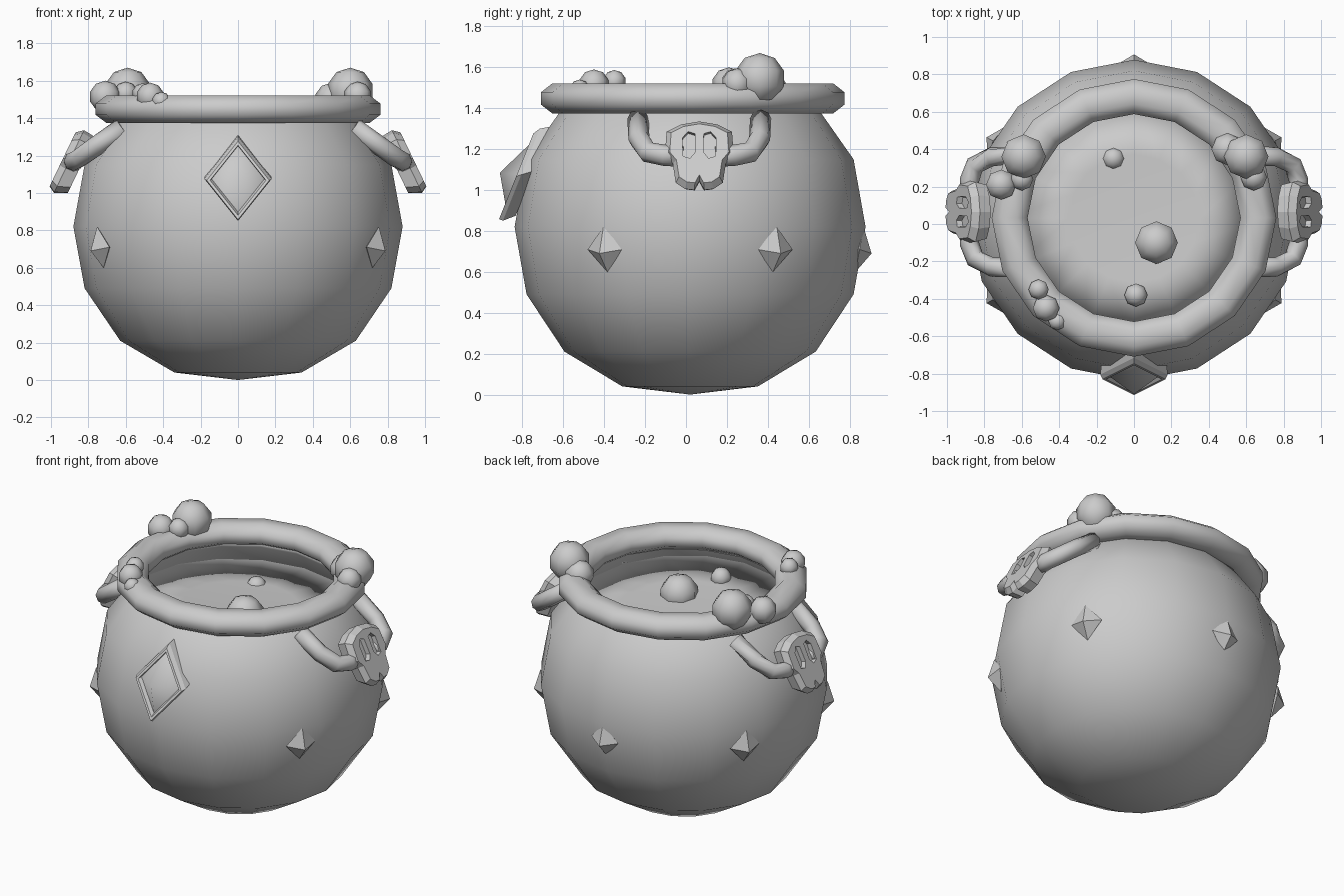
import bpy, bmesh
from math import sin, cos, pi, radians
from mathutils import Vector, Matrix

old = bpy.data.objects.get("Cube")
if old:
    bpy.data.objects.remove(old, do_unlink=True)

grey = bpy.data.materials.new("plain_grey")
grey.use_nodes = True
COL = (0.6, 0.6, 0.6, 1)
grey.diffuse_color = COL
grey.node_tree.nodes["Principled BSDF"].inputs["Base Color"].default_value = COL
CY = 0.02       # the pot axis sits slightly behind the origin
SQUASH = 0.975  # the pot is slightly shallower than wide


def finish(name, bm, smooth=True):
    bmesh.ops.remove_doubles(bm, verts=bm.verts, dist=0.0001)
    bmesh.ops.recalc_face_normals(bm, faces=bm.faces)
    me = bpy.data.meshes.new(name)
    bm.to_mesh(me)
    bm.free()
    me.materials.append(grey)
    me.polygons.foreach_set("use_smooth", [smooth] * len(me.polygons))
    ob = bpy.data.objects.new(name, me)
    bpy.context.collection.objects.link(ob)
    return ob


def lathe(name, profile, y, closed=False, tilt=0, segs=16):
    bm = bmesh.new()
    angles = [2 * pi * i / segs for i in range(segs)]
    rings = [[bm.verts.new((r * cos(a), y + r * sin(a) * SQUASH, z + tilt * r * sin(a)))
              for a in angles] if r > 0 else [bm.verts.new((0, y, z))] * segs
             for r, z in profile]
    pairs = list(zip(rings, rings[1:]))
    if closed:
        pairs.append((rings[-1], rings[0]))
    for a, b in pairs:
        for i in range(segs):
            j = (i + 1) % segs
            bm.faces.new(list(dict.fromkeys((a[i], a[j], b[j], b[i]))))
    return finish(name, bm)


def ball(name, x, y, z, r):
    bm = bmesh.new()
    bmesh.ops.create_uvsphere(bm, u_segments=8, v_segments=5, radius=r,
                              matrix=Matrix.Translation((x, y, z)))
    return finish(name, bm)


def loft(name, layers, caps=True, smooth=False):
    """Join equal-length outlines; cap both ends or leave them open."""
    bm = bmesh.new()
    rows = [[bm.verts.new(p) for p in layer] for layer in layers]
    n = len(rows[0])
    for a, b in zip(rows, rows[1:]):
        for i in range(n):
            bm.faces.new((a[i], a[(i + 1) % n], b[(i + 1) % n], b[i]))
    if caps:
        bm.faces.new(rows[0])
        bm.faces.new(rows[-1])
    return finish(name, bm, smooth)


def tube(name, points, radius, sides=8):
    """Sweep a ring along an open path."""
    pts = [Vector(p) for p in points]
    layers = []
    for i, p in enumerate(pts):
        t = (pts[min(i + 1, len(pts) - 1)] - pts[max(i - 1, 0)]).normalized()
        side = t.cross(Vector((1, 0, 1))).normalized()
        up = side.cross(t)
        layers.append([p + radius * (side * cos(a) + up * sin(a))
                       for a in (2 * pi * k / sides for k in range(sides))])
    return loft(name, layers, smooth=True)


# Pot shell turning in under the rim
lathe("pot_body", [(0, 0.0), (0.34, 0.04), (0.63, 0.21), (0.82, 0.49), (0.88, 0.82),
                   (0.82, 1.15), (0.64, 1.4), (0.6, 1.42), (0.61, 1.38), (0.7, 1.24)], CY)
# Liquid, tipped a little and sunken in the middle
lathe("liquid", [(0, 1.27), (0.35, 1.28), (0.69, 1.29), (0.35, 1.27), (0, 1.26)],
      CY + 0.01, tilt=-0.05)
# Flattened octagonal rim
lathe("rim", [(0.665 + 0.104 * cos(a), 1.448 + 0.079 * sin(a))
              for a in (pi / 8 + k * pi / 4 for k in range(8))], CY + 0.013, True)

# Bubbles in the liquid and foam on the rim
BUBBLES = [(0.12, -0.1, 1.285, 0.12), (-0.11, 0.35, 1.235, 0.065), (0.01, -0.38, 1.31, 0.065)]
FOAM = [(-0.59, 0.36, 1.545, 0.125), (-0.71, 0.21, 1.515, 0.085), (-0.6, 0.24, 1.53, 0.065),
        (0.6, 0.36, 1.545, 0.125), (0.5, 0.4, 1.5, 0.09), (0.64, 0.25, 1.52, 0.075),
        (-0.51, -0.35, 1.53, 0.057), (-0.47, -0.45, 1.515, 0.075), (-0.41, -0.52, 1.49, 0.05)]
for i, b in enumerate(BUBBLES):
    ball(f"bubble_{i + 1}", *b)
for i, b in enumerate(FOAM):
    ball(f"rim_foam_{i + 1}", *b)

# Pointed studs around the belly, leaning with the wall
for deg in (-30, 30, 90, 150, 210):
    bm = bmesh.new()
    out = Vector((cos(radians(deg)), sin(radians(deg)) * SQUASH, 0))
    tan = Vector((-out.y, out.x, 0))
    mid = Vector((0, CY, 0.71)) + out * 0.85
    base = [bm.verts.new(mid + v) for v in
            (tan * 0.1, Vector((0, 0, 0.11)) + out * 0.02,
             -tan * 0.1, Vector((0, 0, -0.11)) - out * 0.02)]
    for tip in (bm.verts.new(mid + out * 0.06 - Vector((0, 0, 0.02))),
                bm.verts.new(mid - out * 0.08)):
        for i in range(4):
            bm.faces.new((base[i], base[(i + 1) % 4], tip))
    finish(f"stud_{deg % 360}", bm, False)


# Front gem with its diamond frame
def diamond(scale, out):
    """Diamond outline leaning with the wall, moved forward by out."""
    return [(u * scale, -0.805 + v * scale * 0.4 - out, 1.075 + v * scale - out * 0.3)
            for u, v in ((0.18, 0), (0, 0.225), (-0.18, 0), (0, -0.225))]


loft("gem_frame", [diamond(s, o) for s, o in
                   ((0.97, -0.06), (1, 0), (0.93, 0.025), (0.83, 0.025), (0.76, -0.01),
                    (0.76, -0.06), (0.97, -0.06))], caps=False)
bm = bmesh.new()
ring = [bm.verts.new(c) for c in diamond(0.8, 0)]
tip = bm.verts.new((0, -0.91, 1.085))
for i in range(4):
    bm.faces.new((ring[i], ring[(i + 1) % 4], tip))
finish("front_gem", bm)

# Handles with skull plates
HALF = [(0, 0.16), (0.09, 0.145), (0.16, 0.11), (0.168, 0), (0.13, -0.045),
        (0.115, -0.14), (0.07, -0.17), (0.025, -0.175), (0, -0.13)]
OUTLINE = HALF + [(-u, v) for u, v in HALF[-2:0:-1]]
EYE = [(0.022, 0.09), (0.055, 0.1), (0.082, 0.07), (0.08, -0.02), (0.045, -0.03), (0.02, 0)]
SKULL_Y = 0.065


def plate(pts, depth, s, scale=1):
    """Map a flat outline onto the tilted plane of a skull plate."""
    return [(s * (0.865 + depth - 0.48 * v * scale), SKULL_Y + u * scale,
             1.165 + v * scale + depth * 0.3) for u, v in pts]


for side, s in (("left", 1), ("right", -1)):
    skull = loft(f"{side}_skull", [plate(OUTLINE, -0.03, s, 0.9), plate(OUTLINE, 0.035, s),
                                   plate(OUTLINE, 0.07, s, 0.86)])
    # Carve the eye sockets
    for k in (-1, 1):
        eye = [(k * u, v) for u, v in EYE]
        cutter = loft("eye_cutter", [plate(eye, 0.04, s), plate(eye, 0.15, s)])
        mod = skull.modifiers.new("eye", "BOOLEAN")
        mod.operation, mod.object, mod.solver = "DIFFERENCE", cutter, "EXACT"
        bpy.context.view_layer.update()
        carved = bpy.data.meshes.new_from_object(
            skull.evaluated_get(bpy.context.evaluated_depsgraph_get()))
        skull.modifiers.clear()
        skull.data = carved
        bpy.data.objects.remove(cutter, do_unlink=True)
    # Curved arms from below the rim to the skull
    for end, k in (("front", -1), ("back", 1)):
        tube(f"{side}_handle_{end}",
             [(s * x, SKULL_Y + k * y, z) for x, y, z in
              ((0.62, 0.3, 1.35), (0.76, 0.295, 1.25), (0.85, 0.25, 1.185),
               (0.88, 0.17, 1.17), (0.88, 0.08, 1.165))], 0.052)
